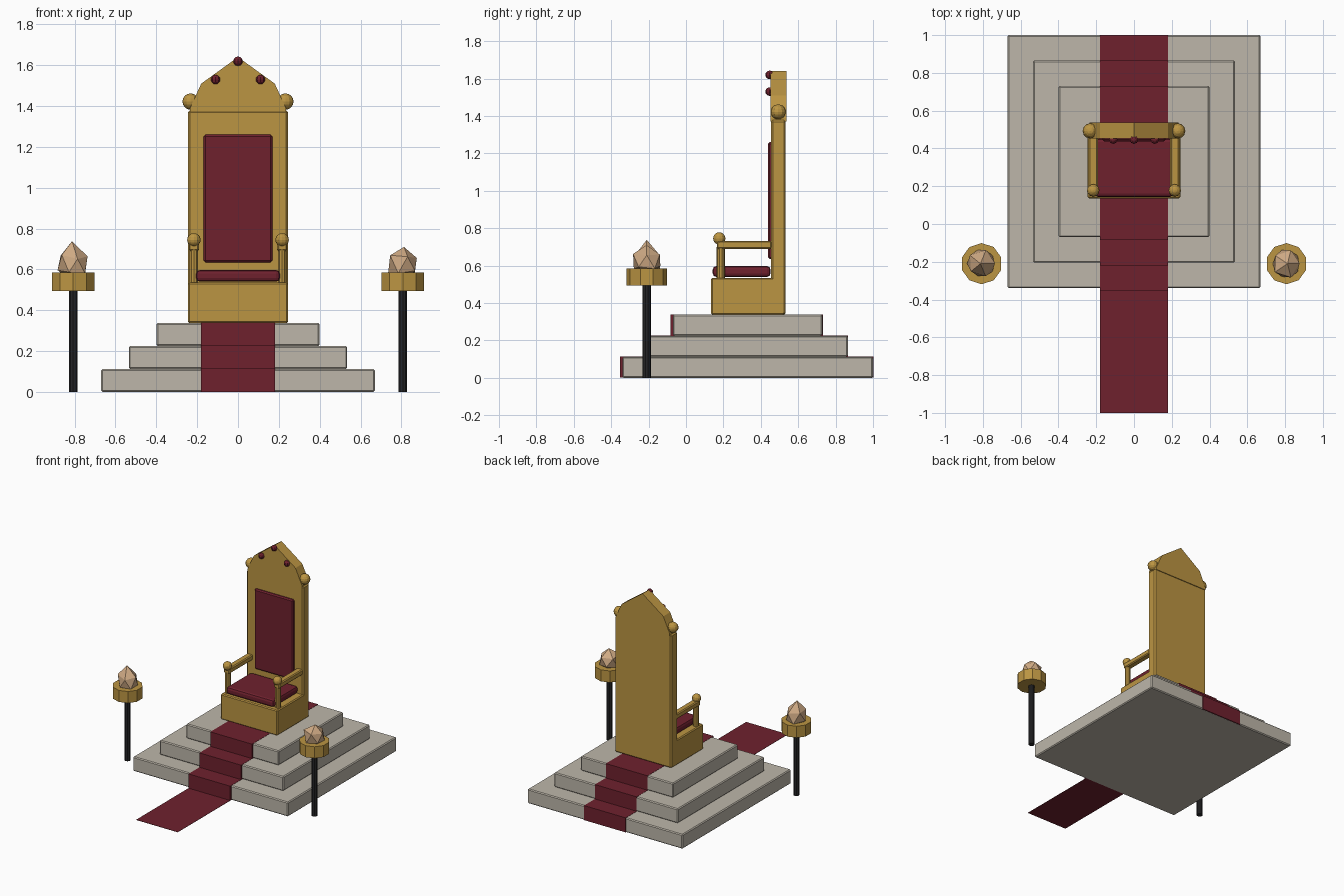
import bpy, bmesh, math, random
from mathutils import Vector

if "Cube" in bpy.data.objects:
    bpy.data.objects.remove(bpy.data.objects["Cube"])


def material(name, rgb):
    m = bpy.data.materials.new(name)
    m.diffuse_color = (*rgb, 1)
    m.use_nodes = True
    m.node_tree.nodes["Principled BSDF"].inputs["Base Color"].default_value = m.diffuse_color
    return m


GOLD = material("gold", (0.50, 0.30, 0.055))
RED = material("deep red cloth", (0.158, 0.015, 0.027))
STONE = material("pale stone", (0.51, 0.47, 0.40))
IRON = material("black iron", (0.018, 0.018, 0.02))
FLAME = material("tan flame", (0.62, 0.40, 0.23))


def finish(name, bm, mat, bevel=0.0, segments=1):
    bmesh.ops.recalc_face_normals(bm, faces=bm.faces)
    me = bpy.data.meshes.new(name)
    bm.to_mesh(me)
    bm.free()
    me.materials.append(mat)
    ob = bpy.data.objects.new(name, me)
    bpy.context.collection.objects.link(ob)
    if bevel:
        mod = ob.modifiers.new("bevel", "BEVEL")
        mod.width, mod.segments = bevel, segments
    return ob


def box(name, lo, hi, mat, bevel=0.0, segments=1):
    bm = bmesh.new()
    bmesh.ops.create_cube(bm, size=1)
    lo, hi = Vector(lo), Vector(hi)
    for v in bm.verts:
        v.co = Vector([(lo[i] + hi[i]) / 2 + v.co[i] * (hi[i] - lo[i]) for i in range(3)])
    return finish(name, bm, mat, bevel, segments)


def ball(name, loc, r, mat, seg=12, rings=8):
    bm = bmesh.new()
    bmesh.ops.create_uvsphere(bm, u_segments=seg, v_segments=rings, radius=r)
    bmesh.ops.translate(bm, vec=loc, verts=bm.verts)
    return finish(name, bm, mat)


def column(name, x, y, z0, z1, r, sides, mat):
    bm = bmesh.new()
    bmesh.ops.create_cone(bm, cap_ends=True, segments=sides, radius1=r, radius2=r, depth=z1 - z0)
    bmesh.ops.translate(bm, vec=(x, y, (z0 + z1) / 2), verts=bm.verts)
    return finish(name, bm, mat)


def prism(name, points, offset, mat):
    bm = bmesh.new()
    f = bm.faces.new([bm.verts.new(p) for p in points])
    ext = bmesh.ops.extrude_face_region(bm, geom=[f])
    bmesh.ops.translate(bm, vec=offset, verts=[g for g in ext["geom"] if isinstance(g, bmesh.types.BMVert)])
    return finish(name, bm, mat)


# Stepped dais
H, YC = 0.1125, 0.33
halves = [0.67, 0.535, 0.4]
for i, h in enumerate(halves):
    box(f"dais_step_{i + 1}", (-h, YC - h, i * H), (h, YC + h, (i + 1) * H), STONE, 0.007)

# Carpet running over the steps, front to back
e = 0.0015
profile = [(-1, 0.0005), (-1, 0.0025)]
z = 0.001
for i, h in enumerate(halves):
    y = YC - h - 0.014
    profile += [(y, z + e), (y, (i + 1) * H + e)]
    z = (i + 1) * H
for i in (2, 1, 0):
    y = YC + halves[i] + e
    profile += [(y, (i + 1) * H + e), (y, i * H + e if i else 0.0005)]
prism("carpet", [(-0.18, y, zz) for y, zz in profile], (0.36, 0, 0), RED)

# Throne seat, back and pediment
box("seat_base", (-0.245, 0.135, 0.337), (0.245, 0.525, 0.535), GOLD, 0.007)
box("throne_back", (-0.245, 0.455, 0.337), (0.245, 0.532, 1.378), GOLD, 0.009)
outline = [(-0.235, 1.37), (0.235, 1.37), (0.235, 1.39), (0.18, 1.51), (0, 1.64), (-0.18, 1.51), (-0.235, 1.39)]
prism("pediment", [(x, 0.452, zz) for x, zz in outline], (0, 0.085, 0), GOLD)

# Cushions
box("seat_cushion", (-0.205, 0.143, 0.54), (0.205, 0.452, 0.597), RED, 0.018, 2)
box("back_cushion", (-0.168, 0.438, 0.635), (0.168, 0.47, 1.26), RED, 0.009)

# Jewels on the pediment
for i, (x, zz) in enumerate([(-0.11, 1.53), (0, 1.62), (0.11, 1.53)]):
    ball(f"jewel_{i + 1}", (x, 0.447, zz), 0.023, RED, 8, 6)

# Arms, finials and torches on both sides
random.seed(4)
for side, s in (("left", -1), ("right", 1)):
    ball(f"{side}_back_finial", (s * 0.232, 0.493, 1.422), 0.04, GOLD)
    x = s * 0.216
    box(f"{side}_armrest", (x - 0.025, 0.165, 0.69), (x + 0.025, 0.46, 0.732), GOLD, 0.007)
    column(f"{side}_arm_post", x, 0.186, 0.53, 0.7, 0.022, 10, GOLD)
    ball(f"{side}_arm_finial", (x, 0.178, 0.745), 0.033, GOLD)

    tx, ty = s * 0.807, -0.21
    column(f"{side}_torch_pole", tx, ty, 0, 0.51, 0.023, 10, IRON)
    column(f"{side}_torch_bowl", tx, ty, 0.495, 0.585, 0.109, 10, GOLD)

    # Faceted flame drawn up to a point
    bm = bmesh.new()
    bmesh.ops.create_icosphere(bm, subdivisions=1, radius=1)
    tip = 0.738 if s < 0 else 0.71
    for v in bm.verts:
        k = 0.085 * random.uniform(0.88, 1.02)
        zz = 0.625 + v.co.z * 0.08 + random.uniform(-0.012, 0.012)
        if v.co.z > 0.9:
            zz = tip
        v.co = (tx + v.co.x * k + (0.006 * s if v.co.z > 0.9 else 0), ty + v.co.y * k, zz)
    finish(f"{side}_flame", bm, FLAME)
